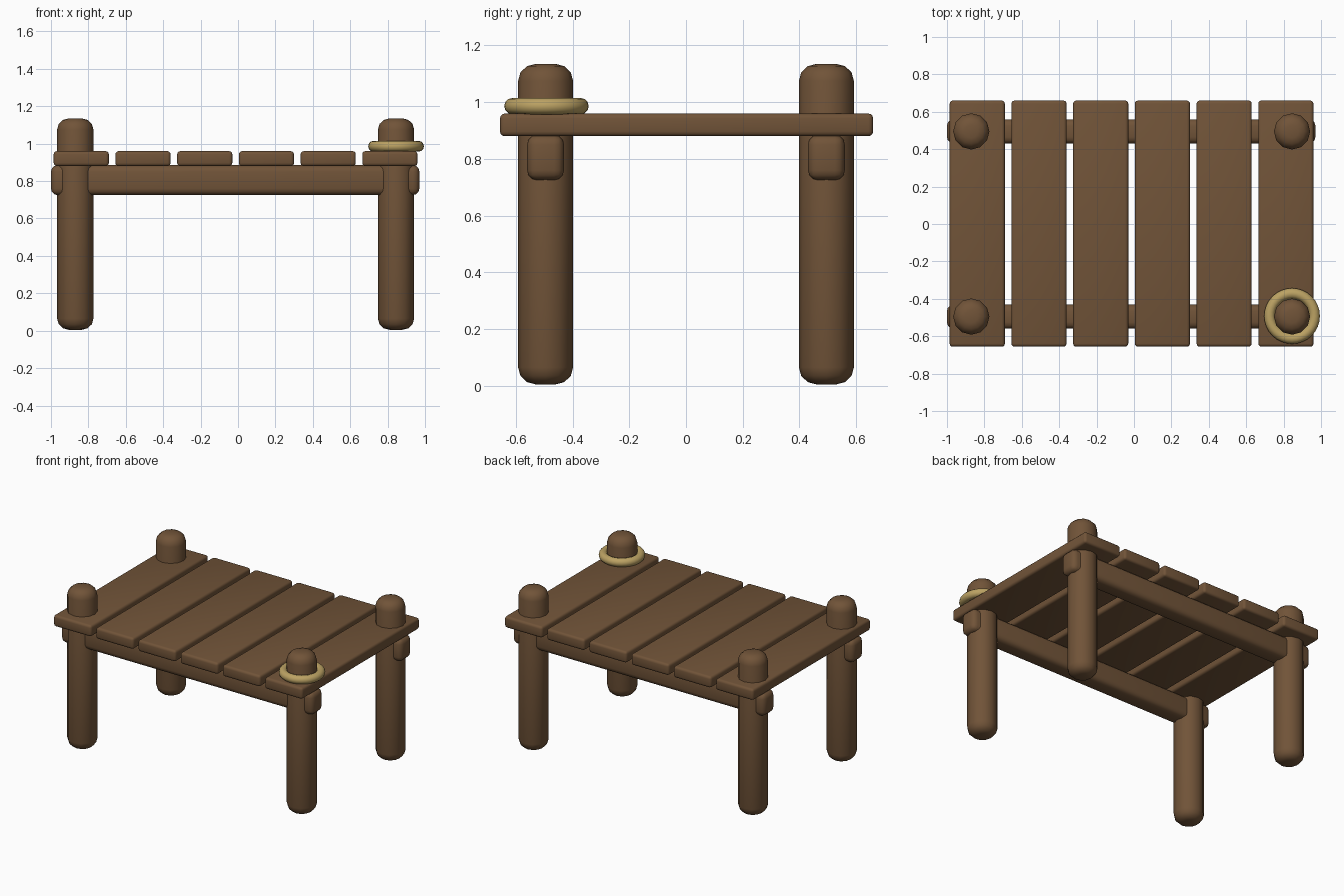
import bpy
from math import radians

cube = bpy.data.objects.get("Cube")
if cube:
    bpy.data.objects.remove(cube, do_unlink=True)


def make_material(name, color):
    mat = bpy.data.materials.new(name)
    mat.use_nodes = True
    mat.diffuse_color = color
    mat.node_tree.nodes["Principled BSDF"].inputs["Base Color"].default_value = color
    return mat


wood = make_material("brown wood", (0.165, 0.088, 0.040, 1))
rope = make_material("straw rope", (0.50, 0.36, 0.125, 1))


def finish(name, mat, bevel=0, segments=3):
    """Name the active object, round its edges and shade it."""
    obj = bpy.context.object
    obj.name = name
    obj.data.materials.append(mat)
    bpy.ops.object.transform_apply(location=False, rotation=True, scale=True)
    if bevel:
        mod = obj.modifiers.new("rounded edges", "BEVEL")
        mod.width = bevel
        mod.segments = segments
        mod.limit_method = "ANGLE"
        mod.angle_limit = radians(40)
        bpy.ops.object.modifier_apply(modifier=mod.name)
    bpy.ops.object.shade_smooth_by_angle(angle=radians(35))


def box(name, center, size, bevel):
    bpy.ops.mesh.primitive_cube_add(size=1, location=center)
    bpy.context.object.scale = size
    finish(name, wood, bevel)


POST_Y = 0.495
POST_X = {"right": -0.87, "left": 0.845}

for end, y in (("front", -POST_Y), ("back", POST_Y)):
    # Round posts with domed ends
    for side, x in POST_X.items():
        bpy.ops.mesh.primitive_cylinder_add(
            vertices=12, radius=0.097, depth=1.13, location=(x, y, 0.57))
        finish(f"{end}_{side}_post", wood, 0.06)
    # Long beam running through the posts
    box(f"{end}_beam", (-0.015, y, 0.805), (1.97, 0.13, 0.16), 0.035)

# Deck planks
for i in range(6):
    box(f"plank_{i + 1}", (-0.838 + 0.33 * i, 0.002, 0.92), (0.295, 1.316, 0.08), 0.017)

# Rope ring around the front left post
bpy.ops.mesh.primitive_torus_add(
    major_segments=32, minor_segments=12, major_radius=0.12, minor_radius=0.029,
    location=(POST_X["left"], -0.492, 0.986))
finish("rope_ring", rope)
